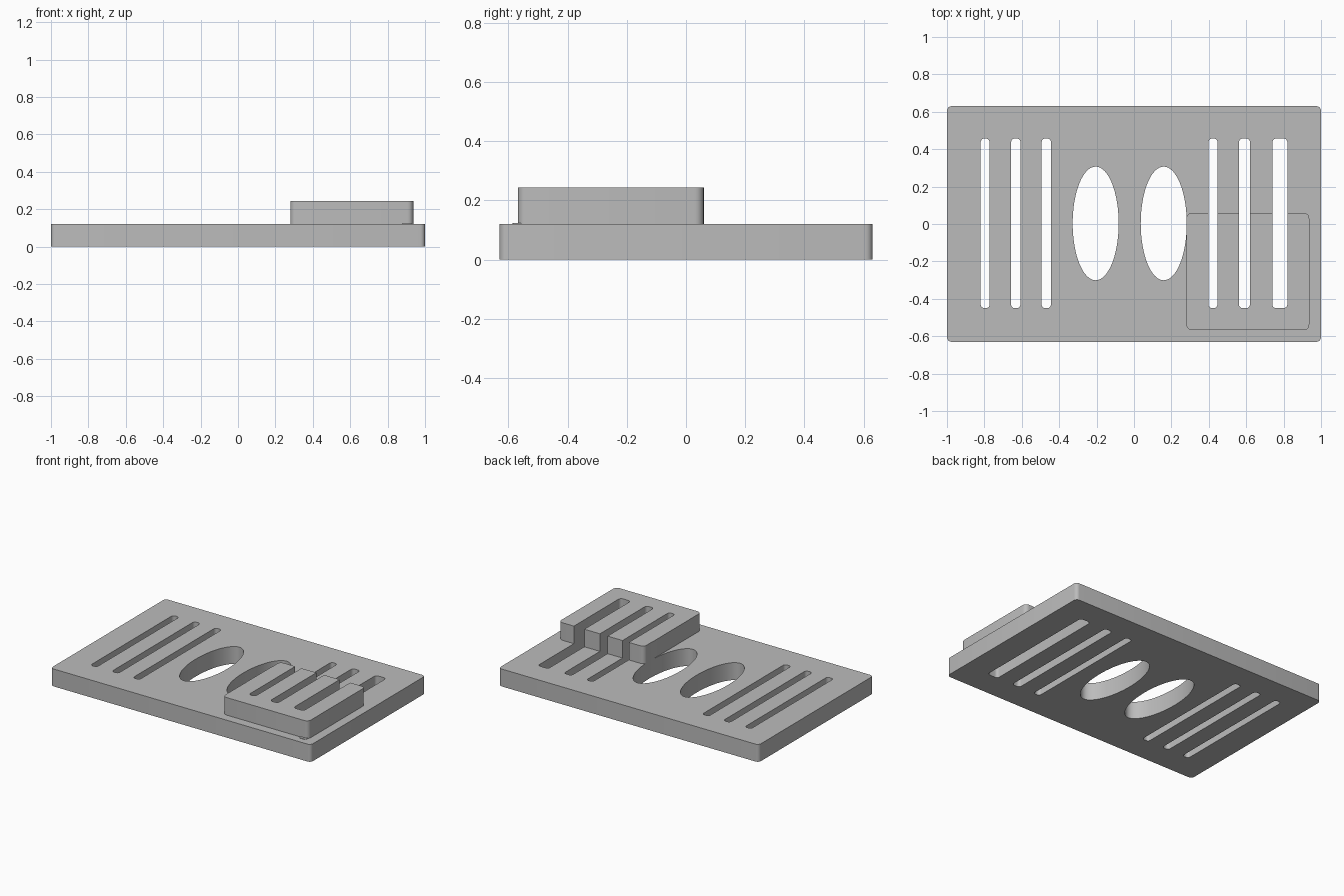
import bpy, bmesh
from math import cos, sin, pi, radians

default = bpy.data.objects.get("Cube")
if default:
    bpy.data.objects.remove(default, do_unlink=True)

grey = bpy.data.materials.new("plain_grey")
grey.use_nodes = True
colour = (0.5, 0.5, 0.5, 1)
grey.diffuse_color = colour
grey.node_tree.nodes["Principled BSDF"].inputs["Base Color"].default_value = colour


def rounded_rect(x0, x1, y0, y1, r, steps=5):
    """Counter-clockwise outline with rounded corners."""
    centres = [(x1 - r, y1 - r), (x0 + r, y1 - r), (x0 + r, y0 + r), (x1 - r, y0 + r)]
    return [(cx + r * cos(pi / 2 * (q + i / steps)), cy + r * sin(pi / 2 * (q + i / steps)))
            for q, (cx, cy) in enumerate(centres) for i in range(steps + 1)]


def ellipse(cx, cy, rx, ry, n=64):
    return [(cx + rx * cos(2 * pi * i / n), cy + ry * sin(2 * pi * i / n)) for i in range(n)]


def prism(name, outlines, z0, z1):
    """Extrude closed outlines straight up into one object."""
    bm = bmesh.new()
    for outline in outlines:
        face = bm.faces.new([bm.verts.new((x, y, z0)) for x, y in outline])
        top = bmesh.ops.extrude_face_region(bm, geom=[face], use_keep_orig=True)["geom"]
        bmesh.ops.translate(bm, vec=(0, 0, z1 - z0),
                            verts=[v for v in top if isinstance(v, bmesh.types.BMVert)])
    bmesh.ops.recalc_face_normals(bm, faces=bm.faces)
    mesh = bpy.data.meshes.new(name)
    bm.to_mesh(mesh)
    bm.free()
    mesh.materials.append(grey)
    obj = bpy.data.objects.new(name, mesh)
    bpy.context.collection.objects.link(obj)
    return obj


# Plate, raised block and the thin tab under the block's front corner
plate = prism("base_plate", [rounded_rect(-1, 1, -0.63, 0.63, 0.025)], 0, 0.121)
block = prism("raised_block", [rounded_rect(0.28, 0.937, -0.568, 0.06, 0.03)], 0.121, 0.243)
tab = prism("corner_tab", [rounded_rect(0.88, 0.93, -0.585, -0.55, 0.005)], 0.121, 0.124)

# Slots and oval openings run through both layers
slots = [(-0.82, -0.772), (-0.657, -0.607), (-0.494, -0.444),
         (0.398, 0.446), (0.561, 0.62), (0.74, 0.82)]
holes = [rounded_rect(a, b, -0.45, 0.457, 0.02) for a, b in slots]
holes += [ellipse(cx, 0.003, 0.123, 0.304) for cx in (-0.205, 0.159)]
cutter = prism("opening_cutter", holes, -0.1, 0.4)
cutter.hide_render = True

for obj in (plate, block):
    cut = obj.modifiers.new("openings", 'BOOLEAN')
    cut.operation, cut.solver, cut.object = 'DIFFERENCE', 'EXACT', cutter
    bpy.context.view_layer.update()
    result = obj.evaluated_get(bpy.context.evaluated_depsgraph_get())
    mesh = bpy.data.meshes.new_from_object(result)
    obj.modifiers.clear()
    obj.data = mesh
bpy.data.objects.remove(cutter, do_unlink=True)

# Smooth the curved walls, keep the edges sharp
bpy.ops.object.select_all(action='DESELECT')
for obj in (plate, block):
    obj.select_set(True)
bpy.context.view_layer.objects.active = plate
bpy.ops.object.shade_smooth_by_angle(angle=radians(30))
